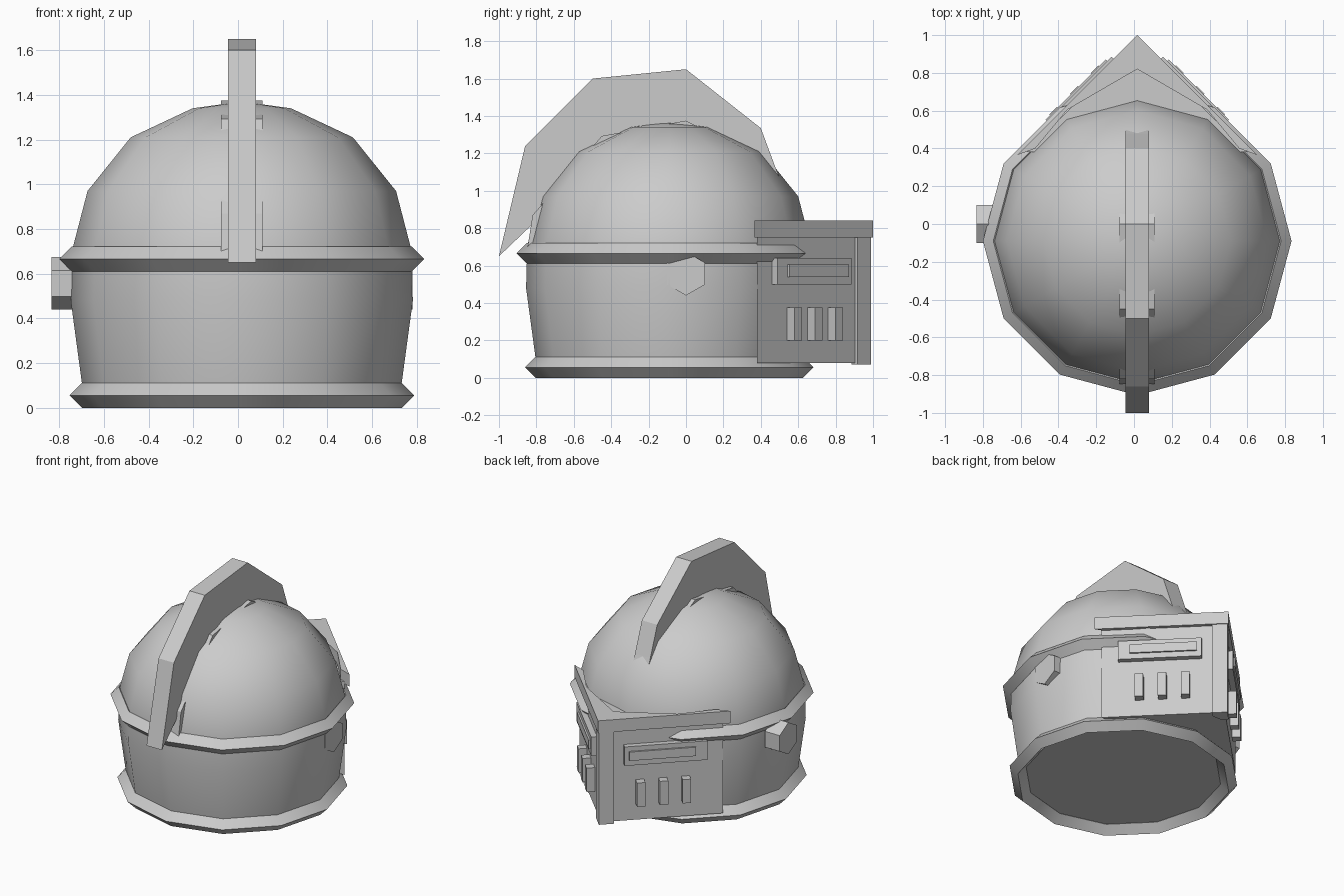
import bpy, bmesh, math
from mathutils import Matrix, Vector

cube = bpy.data.objects.get("Cube")
if cube:
    bpy.data.objects.remove(cube, do_unlink=True)

CX, CY = 0.017, -0.09      # axis of the round shell
WALL = 0.965               # y of the corner where the rear walls meet

grey = bpy.data.materials.new("plain_grey")
grey.use_nodes = True
grey.diffuse_color = (0.6, 0.6, 0.6, 1)
grey.node_tree.nodes["Principled BSDF"].inputs["Base Color"].default_value = (0.6, 0.6, 0.6, 1)


def finish(name, bm, smooth=False):
    bmesh.ops.recalc_face_normals(bm, faces=bm.faces)
    mesh = bpy.data.meshes.new(name)
    bm.to_mesh(mesh)
    bm.free()
    mesh.materials.append(grey)
    obj = bpy.data.objects.new(name, mesh)
    bpy.context.collection.objects.link(obj)
    if smooth:
        bpy.ops.object.select_all(action="DESELECT")
        obj.select_set(True)
        bpy.context.view_layer.objects.active = obj
        bpy.ops.object.shade_smooth_by_angle(angle=math.radians(35))


def lathe(name, profile, closed=False, sides=12):
    """Turn (radius, z) points around the shell axis; cap both ends unless closed."""
    bm = bmesh.new()
    rings = []
    for r, z in profile:
        rings.append([bm.verts.new((CX + r * math.cos(math.tau * i / sides),
                                    CY + r * math.sin(math.tau * i / sides), z))
                      for i in range(sides)])
    loop = rings + rings[:1] if closed else rings
    for a, b in zip(loop, loop[1:]):
        for i in range(sides):
            j = (i + 1) % sides
            bm.faces.new((a[i], a[j], b[j], b[i]))
    if not closed:
        bm.faces.new(rings[0])
        bm.faces.new(rings[-1])
    bmesh.ops.remove_doubles(bm, verts=bm.verts, dist=0.002)
    finish(name, bm, True)


def band(name, r, z, size):
    """Ring with a diamond cross-section."""
    lathe(name, [(r, z - size), (r + size, z), (r, z + size), (r - size, z)], closed=True)


def prism(name, points, offset):
    """Extrude a closed outline of 3D points by an offset."""
    bm = bmesh.new()
    face = bm.faces.new([bm.verts.new(p) for p in points])
    top = bmesh.ops.extrude_face_region(bm, geom=[face], use_keep_orig=True)
    moved = [v for v in top["geom"] if isinstance(v, bmesh.types.BMVert)]
    bmesh.ops.translate(bm, verts=moved, vec=offset)
    finish(name, bm)


def crosswise(name, outline, width):
    """Side outline (y, z) given a width along x."""
    prism(name, [(CX - width / 2, y, z) for y, z in outline], (width, 0, 0))


def upright(name, half, z0, z1):
    """Symmetric plan outline, given as its +x half, raised from z0 to z1."""
    plan = half + [(-x, y) for x, y in reversed(half) if x > 0]
    prism(name, [(CX + x, y, z0) for x, y in plan], (0, 0, z1 - z0))


def wall_boxes(name, side, boxes):
    """Boxes on a rear wall: (distance from corner start, end, z0, z1, depth)."""
    along = Vector((side, -1, 0)).normalized()
    out = Vector((side, 1, 0)).normalized()
    corner = Vector((CX, WALL, 0))
    bm = bmesh.new()
    for s0, s1, z0, z1, depth in boxes:
        mid = corner + along * (s0 + s1) / 2 + out * (depth - 0.01) / 2
        mid.z = (z0 + z1) / 2
        turn = Matrix((along, out, Vector((0, 0, 1)))).transposed().to_4x4()
        scale = Matrix.Diagonal((s1 - s0, depth + 0.01, z1 - z0, 1))
        bmesh.ops.create_cube(bm, size=1, matrix=Matrix.Translation(mid) @ turn @ scale)
    finish(name, bm)


# Round shell: collar, dome and the two diamond-section bands
lathe("shell_body", [(0.705, 0.06), (0.715, 0.11), (0.765, 0.48), (0.76, 0.66)])
lathe("dome", [(0.755, 0.68), (0.755, 0.72), (0.69, 0.97), (0.497, 1.21),
               (0.22, 1.34), (0, 1.37)])
band("base_band", 0.715, 0.056, 0.056)
band("brow_band", 0.762, 0.666, 0.055)

# Crest fin and the wider strip it sits on
crosswise("crest", [(-1, 0.65), (-0.86, 1.24), (-0.5, 1.6), (0, 1.65), (0.4, 1.335),
                    (0.48, 1.12), (0.55, 0.95), (0.2, 1.1), (-0.4, 1.1), (-0.78, 0.86)], 0.125)
crosswise("crest_strip", [(-0.85, 0.68), (-0.82, 0.87), (-0.45, 1.293), (0, 1.375),
                          (0.4, 1.17), (0.3, 0.9), (-0.6, 0.7)], 0.185)

# Hexagonal side bosses, point upward
for name, x in (("left_boss", 0.72), ("right_boss", -0.775)):
    bm = bmesh.new()
    turn = Matrix.Rotation(math.pi / 2, 4, "Y") @ Matrix.Rotation(math.pi / 6, 4, "Z")
    bmesh.ops.create_cone(bm, cap_ends=True, segments=6, radius1=0.117, radius2=0.117,
                          depth=0.12, matrix=Matrix.Translation((x, 0, 0.557)) @ turn)
    finish(name, bm)

# Wedge-shaped rear housing with its raised rim and corner post
upright("rear_housing", [(0, WALL), (0.585, 0.38), (0.4, 0.38)], 0.08, 0.765)
upright("rear_rim", [(0, 1), (0.635, 0.365), (0.54, 0.4), (0.37, 0.605), (0, 0.82)], 0.75, 0.84)
upright("corner_post", [(0, 0.99), (0.073, 0.917), (0.04, 0.884)], 0.07, 0.76)

# Vent with a raised panel, and three fins, on each rear wall
for side, label in ((1, "left"), (-1, "right")):
    wall_boxes(label + "_vent", side, [(0.153, 0.714, 0.5, 0.64, 0.04),
                                       (0.184, 0.636, 0.54, 0.605, 0.052)])
    wall_boxes(label + "_fins", side, [
        (0.544 - 0.155 * i, 0.601 - 0.155 * i, 0.2, 0.375, 0.057) for i in range(3)])
